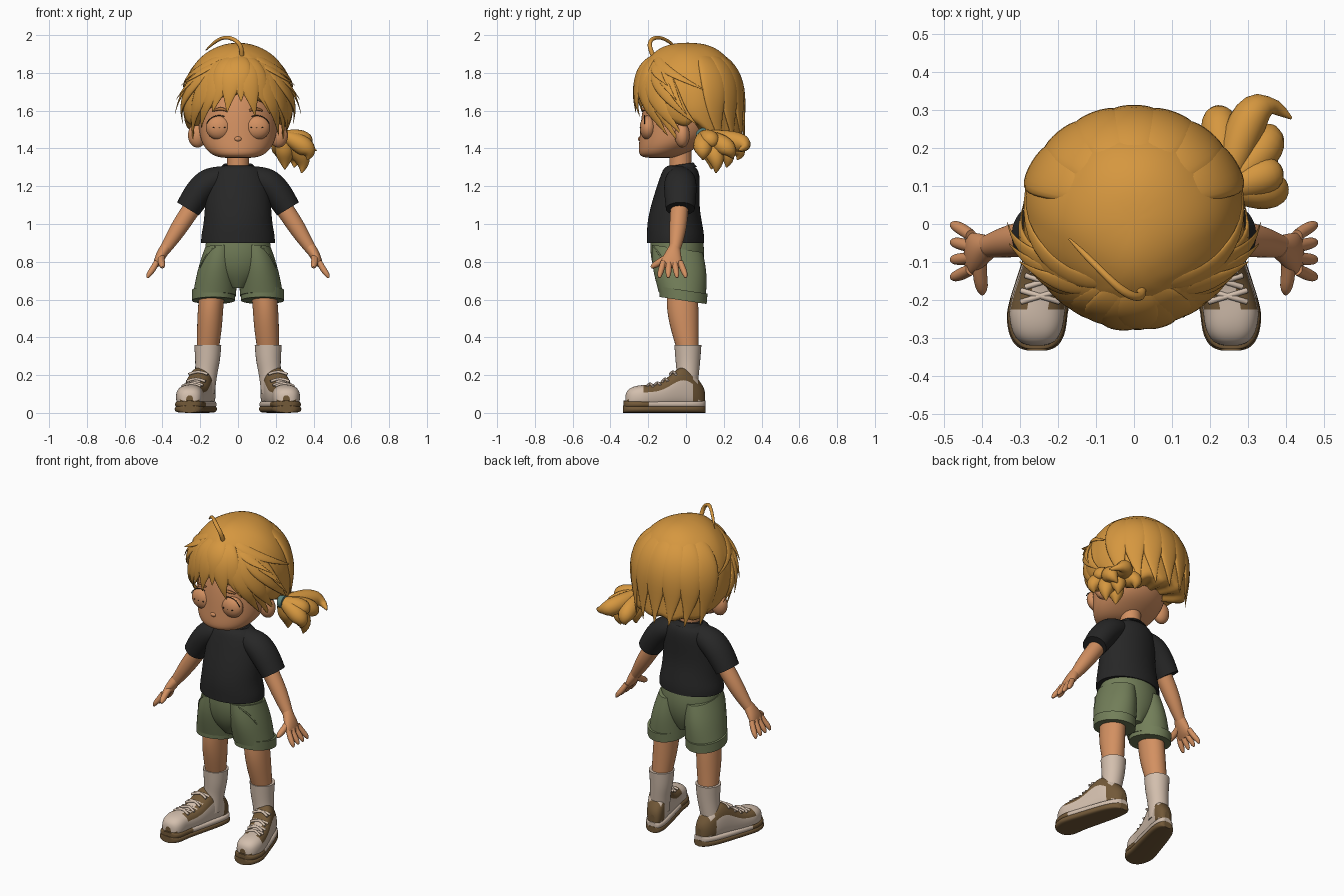
import bpy, bmesh, math
from mathutils import Vector

if "Cube" in bpy.data.objects:
    bpy.data.objects.remove(bpy.data.objects["Cube"])


def material(name, *colour):
    mat = bpy.data.materials.new(name)
    mat.use_nodes = True
    mat.diffuse_color = (*colour, 1)
    mat.node_tree.nodes["Principled BSDF"].inputs["Base Color"].default_value = (*colour, 1)
    return mat


HAIR = material("golden hair", .67, .31, .05)
SKIN = material("tan skin", .65, .28, .12)
BLACK = material("black cloth", .02, .02, .02)
GREEN = material("olive cloth", .17, .21, .1)
CREAM = material("cream", .65, .52, .42)
BROWN = material("shoe brown", .17, .1, .04)
TEAL = material("teal band", .1, .22, .2)
DARK = material("dark line", .03, .02, .01)
BROW = material("brow brown", .42, .17, .05)
X, Y, Z = Vector((1, 0, 0)), Vector((0, 1, 0)), Vector((0, 0, 1))


def finish(name, bm, mats, mirror=False, sub=2, rule=None):
    """Turn a bmesh into a smooth object with mirror and subdivision modifiers."""
    bmesh.ops.recalc_face_normals(bm, faces=bm.faces)
    for face in bm.faces:
        face.smooth = len(face.verts) < 5
        if rule:
            face.material_index = rule(face.calc_center_median())
    mesh = bpy.data.meshes.new(name)
    bm.to_mesh(mesh)
    bm.free()
    for mat in mats:
        mesh.materials.append(mat)
    ob = bpy.data.objects.new(name, mesh)
    bpy.context.scene.collection.objects.link(ob)
    if mirror:
        ob.modifiers.new("mirror", "MIRROR").use_mirror_merge = False
    if sub:
        mod = ob.modifiers.new("smooth", "SUBSURF")
        mod.levels = mod.render_levels = sub


def bridge(bm, rings):
    for low, high in zip(rings, rings[1:]):
        count = len(low)
        for k in range(count):
            after = (k + 1) % count
            bm.faces.new((low[k], low[after], high[after], high[k]))


def loft(name, path, *mats, ref=X, axis=None, mirror=False, sub=2, n=12, power=1, slope=0, rule=None):
    """Skin elliptical rings (x, y, z, radius along ref, other radius) along a path, with crisp caps."""
    bm, rings = bmesh.new(), []
    crease = bm.edges.layers.float.new("crease_edge")
    centres = [Vector(p[:3]) for p in path]
    for i, p in enumerate(path):
        centre = centres[i]
        before, after = centres[max(i - 1, 0)], centres[min(i + 1, len(path) - 1)]
        along = axis or (after - before).normalized()
        side = ref(centre) if callable(ref) else ref
        u = (side - along * side.dot(along)).normalized()
        v = along.cross(u)
        ring = []
        for k in range(n):
            c, s = math.cos(math.tau * k / n), math.sin(math.tau * k / n)
            d = u * p[3] * math.copysign(abs(c) ** power, c) + v * p[-1] * math.copysign(abs(s) ** power, s)
            ring.append(bm.verts.new(centre + d - Z * slope * d.y))
        rings.append(ring)
    bridge(bm, rings)
    for ring in (rings[0], rings[-1]):
        for edge in bm.faces.new(ring).edges:
            edge[crease] = 1
    finish(name, bm, mats, mirror, sub, rule)


def stack(name, rows, mat, **options):
    """Horizontal rings from rows of (z, centre y, x radius, y radius)."""
    loft(name, [(0, y, z, rx, ry) for z, y, rx, ry in rows], mat, axis=Z, n=16, **options)


def ball(name, centre, size, mat, mirror=False):
    bm = bmesh.new()
    bmesh.ops.create_uvsphere(bm, u_segments=24, v_segments=16, radius=1)
    for vert in bm.verts:
        vert.co = Vector(a * b + c for a, b, c in zip(vert.co, size, centre))
    finish(name, bm, [mat], mirror, sub=0)


# Head, neck and ears
stack("head", [(1.35, -.14, .06, .05), (1.355, -.14, .13, .11), (1.4, -.1, .18, .155), (1.46, -.05, .21, .2),
               (1.6, -.02, .22, .22), (1.75, 0, .2, .2), (1.85, 0, .1, .1)], SKIN)
stack("neck", [(1.2, -.03, .06, .06), (1.4, -.03, .06, .06)], SKIN)
ball("ears", (.215, -.02, 1.47), (.05, .04, .065), SKIN, mirror=True)

# Face: lidded eyes, lashes, brows, nose and mouth
EYE = Vector((.1, -.2, 1.51))
ball("eyes", EYE, (.07, .045, .065), SKIN, mirror=True)
lash = []
for step in range(9):
    turn = math.pi * (step + 1) / 10
    lash.append((*(EYE + X * .07 * math.cos(turn) - Y * .02 + Z * .065 * math.sin(turn)), .003))
loft("lashes", lash, DARK, ref=Y, mirror=True, sub=1, n=6)
for step in (-1, 0, 1):
    ball("eye_dots", EYE + X * .03 * step - Y * .042, (.005, .004, .003), DARK, mirror=True)
loft("brows", [(.06, -.23, 1.6, .006), (.09, -.23, 1.615, .012), (.13, -.21, 1.6, .005)], BROW,
     ref=Z, mirror=True, sub=1, n=8)
ball("nose", (0, -.24, 1.45), (.02, .014, .014), SKIN)
loft("mouth", [(-.025, -.238, 1.42, .002), (0, -.24, 1.415, .003), (.025, -.238, 1.42, .002)], DARK, ref=Z, sub=1, n=6)

# Hair cap: a dome with combed ridges and an uneven hem, cut up around the ears
TOP, BROAD = 1.96, 1.6


def dome(deg, z, out=0):
    turn = math.radians(deg)
    low = max(0, BROAD - z)
    rise = min(1, max(0, (z - BROAD) / (TOP - BROAD)))
    k = math.sqrt(1 - rise ** 2.4) * (1 - .8 * low)
    x, y = (.295 * k + out) * math.sin(turn), -(.285 * k ** .8 + out) * math.cos(turn)
    x *= 1 - .2 * max(0, math.cos(turn)) ** 2
    return Vector((x, y + .01 + low / 4, z + out * rise))


def hem(deg):
    turn = math.radians(deg)
    ear = max(0, 1 - abs(math.degrees(math.acos(math.cos(turn))) - 92) / 25)
    return 1.44 + .24 * max(0, math.cos(turn)) ** 1.2 + .09 * ear + .01 * math.sin(turn * 12)


bm, rings, COLS, ROWS = bmesh.new(), [], 90, 18
for j in range(ROWS + 2):
    ring = []
    for i in range(COLS):
        deg = 360 * i / COLS
        down = min(j, ROWS) / ROWS
        co = dome(deg, TOP - (TOP - hem(deg)) * down ** 1.7)
        comb = abs(math.sin(6 * math.atan2(co.y + .16, co.x))) - .5
        flat = Vector((co.x, co.y, 0))
        co += flat * .035 * down * comb
        if j > ROWS:
            co += Z * .02 - flat * .45
        ring.append(bm.verts.new(co))
    rings.append(ring)
bridge(bm, rings)
bmesh.ops.remove_doubles(bm, verts=bm.verts, dist=.0005)
finish("hair_cap", bm, [HAIR], sub=1)


def around(p):
    return Vector((-p.y, p.x, 0))


def lock(name, start, high, end, low, width, flare=0):
    """A tapered lock that rises out of the dome, its tip lifted by flare."""
    path, steps = [], 9
    for i in range(steps + 1):
        t = i / steps
        w = width * math.sin(math.pi * (.04 + .84 * t)) * (1 - t ** 4) + .002
        p = dome(start + (end - start) * t ** 1.5, high + (low - high) * t ** 1.4,
                 .004 - .03 * (1 - t) ** 3 + flare * t ** 3)
        path.append((*p, w, w * .3))
    loft(name, path, HAIR, ref=around, sub=1, n=10)


# Fringe of alternating long and short locks, then sides and back
for i in range(-4, 5):
    deg = 18 * i + 4
    lock("fringe_lock", deg * .4, 1.92, deg, hem(deg) - (.08 if i % 2 else .04), .07)
for side in (-1, 1):
    lock("temple_lock", side * 35, 1.9, side * 72, 1.41, .04)
    lock("ear_lock", side * 40, 1.91, side * 95, 1.53, .07, .01)
    for k in range(3):
        lock("loose_strand", side * (35 + 10 * k), 1.88, side * (70 + 9 * k), 1.72 - .07 * k, .03, .04)
    lock("swept_strand", side * 20, 1.93, side * 110, 1.7, .03, .01)
for deg in range(120, 241, 20):
    lock("back_lock", deg, 1.95, deg, 1.42, .085)
loft("crown_curl", [(.02, -.17, 1.88, .014), (.02, -.2, 1.95, .014), (-.03, -.18, 1.985, .014), (-.08, -.13, 1.99, .01),
                    (-.13, -.08, 1.96, .01), (-.17, -.04, 1.92, .003)], HAIR, n=8)

# Side ponytail: tapered tails fanning out of a band
KNOT = Vector((.24, .09, 1.47))


def tail(heading, reach, drop, curl=0):
    turn = math.radians(heading)
    out, across = Vector((math.cos(turn), math.sin(turn), 0)), Vector((math.sin(turn), -math.cos(turn), 0))
    path, steps = [], 6
    for i in range(steps + 1):
        t = i / steps
        p = KNOT + out * reach * math.sin(2 * t) + across * curl * t ** 3 - Z * drop * t
        path.append((*p, .004 + .052 * math.sin(math.pi * (.15 + .85 * t))))
    loft("ponytail_lock", path, HAIR, ref=across, sub=1, n=10)


tail(75, .25, .08, curl=.12)
tail(95, .2, .13)
tail(65, .15, .17)
tail(45, .19, .12, curl=-.05)
tail(35, .13, .2)
tail(20, .14, .06)
tail(0, .14, .13)
tail(80, .05, .18)
loft("hair_band", [(*(KNOT - X * .01), .04), (*(KNOT + X * .02), .04)], TEAL, ref=Z)

# Shirt with collar and sleeves
stack("shirt", [(.9, -.055, .2, .155), (.94, -.055, .2, .155), (1, -.06, .185, .15), (1.1, -.06, .18, .13),
                (1.25, -.03, .16, .11), (1.3, -.03, .12, .09), (1.31, -.03, .07, .06)], BLACK)
stack("collar", [(1.29, -.03, .1, .09), (1.315, -.03, .08, .07)], BLACK, slope=-.15)
loft("sleeves", [(.08, -.03, 1.25, .07, .06), (.15, -.03, 1.23, .09, .08), (.21, -.03, 1.17, .09, .08),
                 (.265, -.03, 1.08, .08, .07)], BLACK, ref=Y, mirror=True)

# Arms, palms, fingers and thumbs
loft("arms", [(.2, -.03, 1.15, .05), (.3, -.04, 1, .05), (.35, -.05, .92, .04), (.39, -.06, .86, .03)],
     SKIN, ref=Y, mirror=True)
loft("palms", [(.38, -.06, .88, .03), (.41, -.07, .83, .05, .03), (.43, -.08, .79, .06, .02), (.44, -.08, .77, .05, .01)],
     SKIN, ref=Y, mirror=True)
for i in range(4):
    root, tip = -.12 + .03 * i, -.14 + .046 * i
    loft("fingers", [(.43, root, .8, .016), (.45, (root + tip) / 2, .76, .018), (.475, tip, .73, .015),
                     (.48, tip, .715, .006)], SKIN, ref=Y, mirror=True, sub=1, n=10)
loft("thumbs", [(.4, -.07, .84, .02), (.41, -.12, .81, .02), (.4, -.17, .78, .02), (.4, -.185, .77, .006)],
     SKIN, mirror=True, sub=1, n=10)

# Shorts with pocket edges and turned cuffs
stack("shorts_hips", [(.93, -.05, .17, .14), (.84, -.045, .185, .15), (.74, -.04, .16, .13), (.66, -.03, .05, .08)], GREEN)
loft("shorts_legs", [(.09, -.045, .87, .09, .14), (.11, -.035, .76, .11, .155), (.125, -.02, .62, .12, .13)],
     GREEN, axis=-Z, mirror=True, slope=.15)
loft("shorts_cuffs", [(.13, -.015, .65, .12, .135), (.13, -.015, .595, .12, .13)], GREEN, axis=-Z, mirror=True, slope=.15)
loft("pocket_edges", [(.12, -.17, .88, .005), (.17, -.14, .84, .006), (.2, -.1, .77, .005)],
     GREEN, ref=Z, mirror=True, sub=1, n=6)

# Legs and socks
loft("legs", [(.13, -.02, .7, .07, .08), (.145, -.02, .57, .07, .09), (.15, -.01, .46, .07, .08), (.16, .01, .33, .06)],
     SKIN, axis=-Z, mirror=True)
loft("socks", [(.16, .01, .36, .075), (.16, .01, .27, .068), (.17, .01, .2, .06), (.18, 0, .1, .06)],
     CREAM, axis=-Z, mirror=True)


# Shoes: upper, midsole, outsole and laces, toes turned out
def shoe_x(y):
    return .19 - .3 * max(y, -.22)


def upper_rule(c):
    heel = c.y > .03 and .06 < c.z < .17
    collar = -.1 < c.y < .03 and c.z > .17
    eyelets = -.21 < c.y < 0 and c.z > .17 + .3 * c.y and abs(c.x - shoe_x(c.y)) > .02
    toe_rim = c.y < -.2 and c.z < .06
    return int(heel or collar or eyelets or toe_rim)


def sole_rule(c):
    return int(c.y < -.2)


upper, midsole, outsole = [], [], []
STEPS = 16
for i in range(STEPS + 1):
    t = .5 - .5 * math.cos(math.pi * i / STEPS)
    y = .1 - .42 * t
    rounding = .25 + .75 * math.sqrt(1 - abs(2 * t - 1) ** 5)
    width = (.062 + .018 * t) * rounding
    height = .075 + .075 * rounding + .1 * math.exp(-((t - .27) / .2) ** 2)
    upper.append((shoe_x(y), y, height / 2 + .01, width, height / 2 - .01))
    midsole.append((shoe_x(y), y * 1.03, .045, width + .006, .02))
    outsole.append((shoe_x(y), y * 1.04, .02, width + .008, .02))
loft("shoe_uppers", upper, CREAM, BROWN, axis=-Y, mirror=True, power=.8, n=20, rule=upper_rule)
loft("midsoles", midsole, CREAM, BROWN, axis=-Y, mirror=True, power=.5, rule=sole_rule)
loft("outsoles", outsole, BROWN, axis=-Y, mirror=True, power=.5)
for x, y, z, *_ in upper[7:11]:
    crest = 2 * z - .01
    for skew in (-.015, .015):
        loft("laces", [(x - .05, y + skew, crest - .02, .008), (x, y, crest, .008), (x + .05, y - skew, crest - .02, .008)],
             CREAM, ref=Z, mirror=True, sub=1, n=8)
